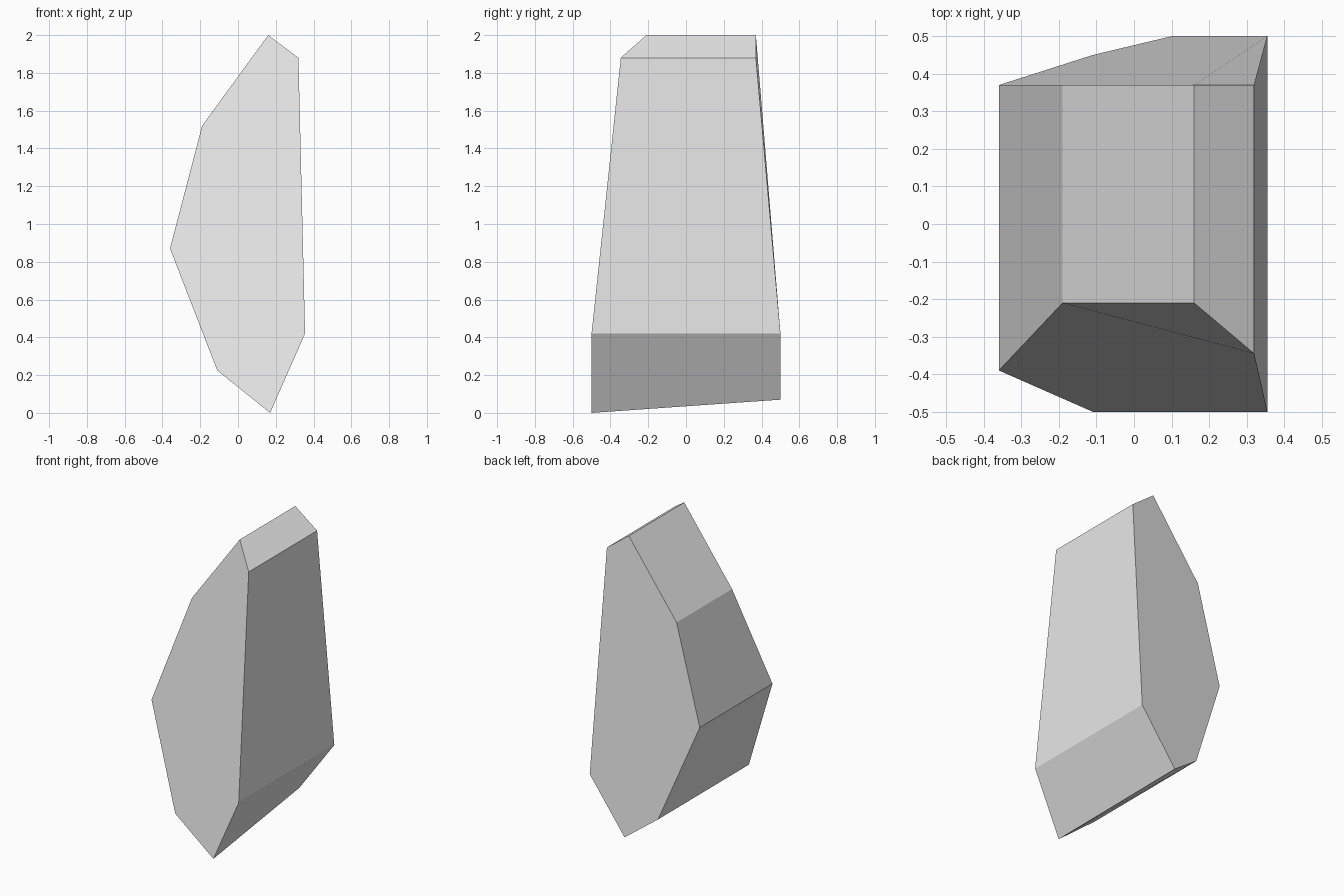
import bpy, bmesh

if "Cube" in bpy.data.objects:
    bpy.data.objects.remove(bpy.data.objects["Cube"])

# One flat grey stone colour
stone = bpy.data.materials.new("stone_grey")
stone.diffuse_color = (0.8, 0.8, 0.8, 1)
stone.use_nodes = True
stone.node_tree.nodes["Principled BSDF"].inputs["Base Color"].default_value = stone.diffuse_color

# Seven-sided outlines of the front and back faces, starting at the peak: (x, y, z)
front = [(0.16, -0.21, 2.0), (0.32, -0.345, 1.88), (0.355, -0.5, 0.42), (0.17, -0.5, 0.0),
         (-0.11, -0.5, 0.225), (-0.36, -0.39, 0.87), (-0.19, -0.21, 1.52)]
back = [(0.16, 0.37, 2.0), (0.32, 0.37, 1.88), (0.355, 0.5, 0.42), (0.10, 0.5, 0.07),
        (-0.11, 0.45, 0.225), (-0.36, 0.37, 0.87), (-0.19, 0.37, 1.52)]

# Standing rock: two end faces joined by a ring of quads
bm = bmesh.new()
f = [bm.verts.new(p) for p in front]
b = [bm.verts.new(p) for p in back]
bm.faces.new(f)
bm.faces.new(b[::-1])
n = len(f)
for i in range(n):
    j = (i + 1) % n
    bm.faces.new((f[i], f[j], b[j], b[i]))
bmesh.ops.recalc_face_normals(bm, faces=bm.faces)

mesh = bpy.data.meshes.new("standing_rock")
bm.to_mesh(mesh)
bm.free()
mesh.materials.append(stone)
rock = bpy.data.objects.new("standing_rock", mesh)
bpy.context.collection.objects.link(rock)
